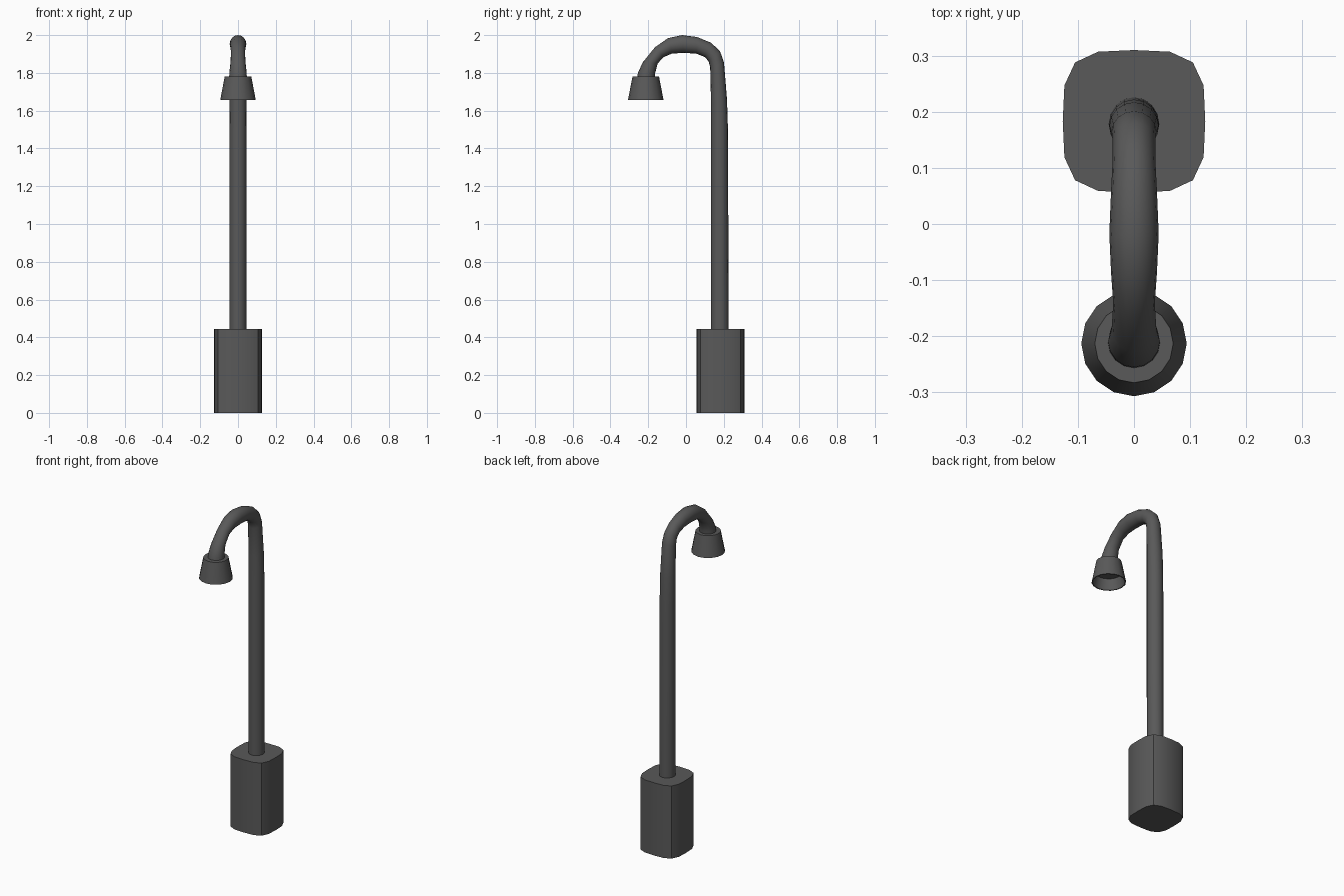
import bpy, bmesh, math
from mathutils import Vector

if "Cube" in bpy.data.objects:
    bpy.data.objects.remove(bpy.data.objects["Cube"])

grey = bpy.data.materials.new("dark grey metal")
grey.diffuse_color = (0.1, 0.1, 0.1, 1)
grey.use_nodes = True
grey.node_tree.nodes["Principled BSDF"].inputs["Base Color"].default_value = grey.diffuse_color


def loft(name, rings, angle=40):
    """Skin a list of equal-length vertex rings and cap both ends."""
    bm = bmesh.new()
    rows = [[bm.verts.new(p) for p in ring] for ring in rings]
    n = len(rows[0])
    for a, b in zip(rows, rows[1:]):
        for i in range(n):
            j = (i + 1) % n
            bm.faces.new((a[i], a[j], b[j], b[i]))
    bm.faces.new(rows[0][::-1])
    bm.faces.new(rows[-1])
    bmesh.ops.recalc_face_normals(bm, faces=bm.faces)
    me = bpy.data.meshes.new(name)
    bm.to_mesh(me)
    bm.free()
    me.materials.append(grey)
    ob = bpy.data.objects.new(name, me)
    bpy.context.collection.objects.link(ob)
    bpy.ops.object.select_all(action='DESELECT')
    bpy.context.view_layer.objects.active = ob
    ob.select_set(True)
    bpy.ops.object.shade_smooth_by_angle(angle=math.radians(angle))
    return ob


def circle(y, z, r, n=16):
    return [(r * math.sin(math.tau * i / n), y + r * math.cos(math.tau * i / n), z)
            for i in range(n)]


# Base: rounded square block
quarter = [(0.127, 0), (0.124, 0.064), (0.105, 0.105), (0.064, 0.124)]
outline = []
for k in range(4):
    for x, y in quarter:
        for _ in range(k):
            x, y = -y, x
        outline.append((x, y))
loft("base", [[(x, y + 0.183, z) for x, y in outline] for z in (0, 0.443)])

# Pole and gooseneck: outer (y, z), inner (y, z), half width in x
sections = [
    (0.226, 0.42, 0.132, 0.42, 0.045),
    (0.222, 1.50, 0.132, 1.50, 0.045),
    (0.217, 1.66, 0.132, 1.66, 0.044),
    (0.201, 1.855, 0.128, 1.83, 0.040),
    (0.180, 1.915, 0.119, 1.862, 0.038),
    (0.132, 1.960, 0.100, 1.884, 0.038),
    (0.058, 1.990, 0.055, 1.902, 0.041),
    (-0.020, 2.000, -0.015, 1.906, 0.044),
    (-0.095, 1.984, -0.075, 1.902, 0.041),
    (-0.164, 1.936, -0.118, 1.884, 0.037),
    (-0.228, 1.857, -0.150, 1.850, 0.040),
    (-0.255, 1.800, -0.163, 1.800, 0.046),
    (-0.258, 1.760, -0.165, 1.760, 0.047),
]
rings = []
for oy, oz, iy, iz, w in sections:
    outer, inner = Vector((0, oy, oz)), Vector((0, iy, iz))
    mid, half = (outer + inner) / 2, (outer - inner) / 2
    rings.append([mid + half * math.cos(math.tau * i / 16)
                  + Vector((w * math.sin(math.tau * i / 16), 0, 0)) for i in range(16)])
loft("curved_pole", rings, 50)

# Lamp shade: flared cone, hollow underneath
loft("lamp_shade", [circle(-0.213, z, r) for r, z in
                    ((0.070, 1.782), (0.094, 1.657), (0.088, 1.657), (0.074, 1.72))])
